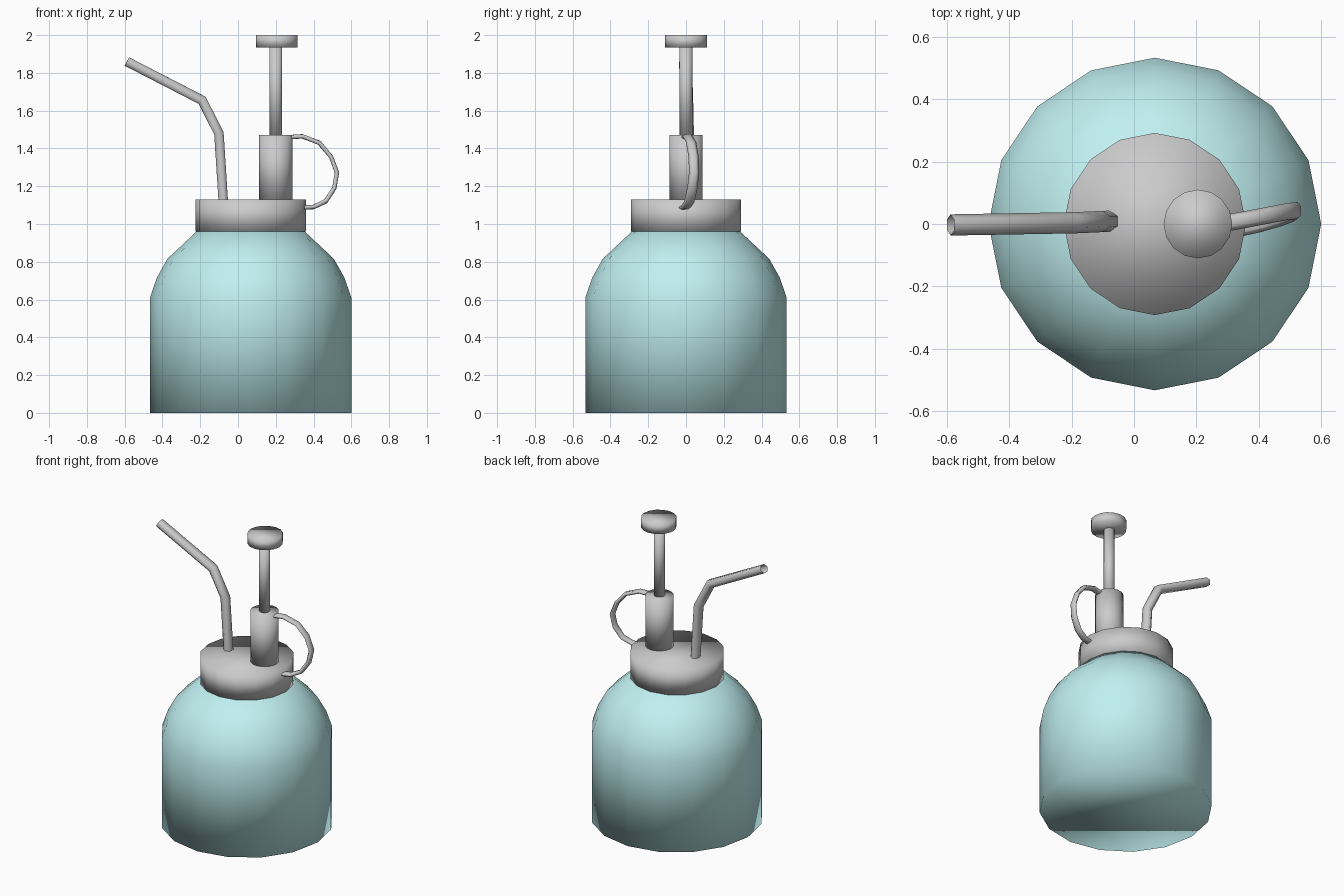
import bpy, bmesh
from math import cos, sin, pi
from mathutils import Vector

if "Cube" in bpy.data.objects:
    bpy.data.objects.remove(bpy.data.objects["Cube"])


def finish(name, bm, mat=None):
    bmesh.ops.recalc_face_normals(bm, faces=bm.faces)
    mesh = bpy.data.meshes.new(name)
    bm.to_mesh(mesh)
    bm.free()
    for p in mesh.polygons:
        p.use_smooth = True
    if mat:
        mesh.materials.append(mat)
    obj = bpy.data.objects.new(name, mesh)
    bpy.context.collection.objects.link(obj)
    return obj


def bridge(bm, rings):
    for a, b in zip(rings, rings[1:]):
        n = len(a)
        for i in range(n):
            j = (i + 1) % n
            bm.faces.new((a[i], a[j], b[j], b[i]))


def lathe(name, x, profile, mat=None, sides=16):
    """Closed turned solid around a vertical axis at x; profile is (radius, z)."""
    bm = bmesh.new()
    rings = [[bm.verts.new((x + r * cos(2 * pi * i / sides), r * sin(2 * pi * i / sides), z))
              for i in range(sides)] for r, z in profile]
    bridge(bm, rings)
    bm.faces.new(rings[0])
    bm.faces.new(rings[-1])
    return finish(name, bm, mat)


def sweep(name, path, half_width, half_depth, sides=6):
    """Open-ended tube along a path lying near the XZ plane, mitred at bends."""
    bm = bmesh.new()
    pts = [Vector(p) for p in path]
    rings = []
    for k, p in enumerate(pts):
        d1 = (pts[max(k, 1)] - pts[max(k, 1) - 1]).normalized()
        m = min(k, len(pts) - 2)
        d2 = (pts[m + 1] - pts[m]).normalized()
        t = (d1 + d2).normalized()
        n = t.cross(Vector((0, 1, 0))).normalized()
        side = n.cross(t)
        miter = 1 / t.dot(d1)
        rings.append([bm.verts.new(p + side * half_width * cos(a) + n * half_depth * miter * sin(a))
                      for a in (2 * pi * i / sides for i in range(sides))])
    bridge(bm, rings)
    return finish(name, bm)


glass = bpy.data.materials.new("pale_aqua")
glass.diffuse_color = (0.53, 0.87, 0.88, 1)
glass.use_nodes = True
glass.node_tree.nodes["Principled BSDF"].inputs["Base Color"].default_value = glass.diffuse_color

# Bottle body with rounded shoulder
lathe("bottle", 0.067, [(0.533, 0), (0.533, 0.61), (0.497, 0.715), (0.441, 0.815), (0.285, 0.962)], glass)

# Screw collar
lathe("collar", 0.067, [(0.292, 0.96), (0.292, 1.13)])

# Pump: barrel, plunger rod and knob
lathe("pump_barrel", 0.2, [(0.088, 1.12), (0.088, 1.472)])
lathe("plunger_rod", 0.2, [(0.034, 1.46), (0.034, 1.945)])
lathe("plunger_knob", 0.205, [(0.11, 1.935), (0.11, 2.0)])

# Bent spray spout
sweep("spout", [(-0.078, 0.009, 1.12), (-0.101, 0.008, 1.48), (-0.19, 0.004, 1.655),
                (-0.588, -0.003, 1.86)], 0.034, 0.029)

# Finger loop
sweep("finger_loop", [(0.275, 0.0, 1.46), (0.34, 0.011, 1.464), (0.43, 0.028, 1.43), (0.492, 0.04, 1.357),
                      (0.524, 0.043, 1.272), (0.51, 0.034, 1.19), (0.464, 0.018, 1.12),
                      (0.40, 0.0, 1.09), (0.345, -0.012, 1.087)], 0.027, 0.013)
